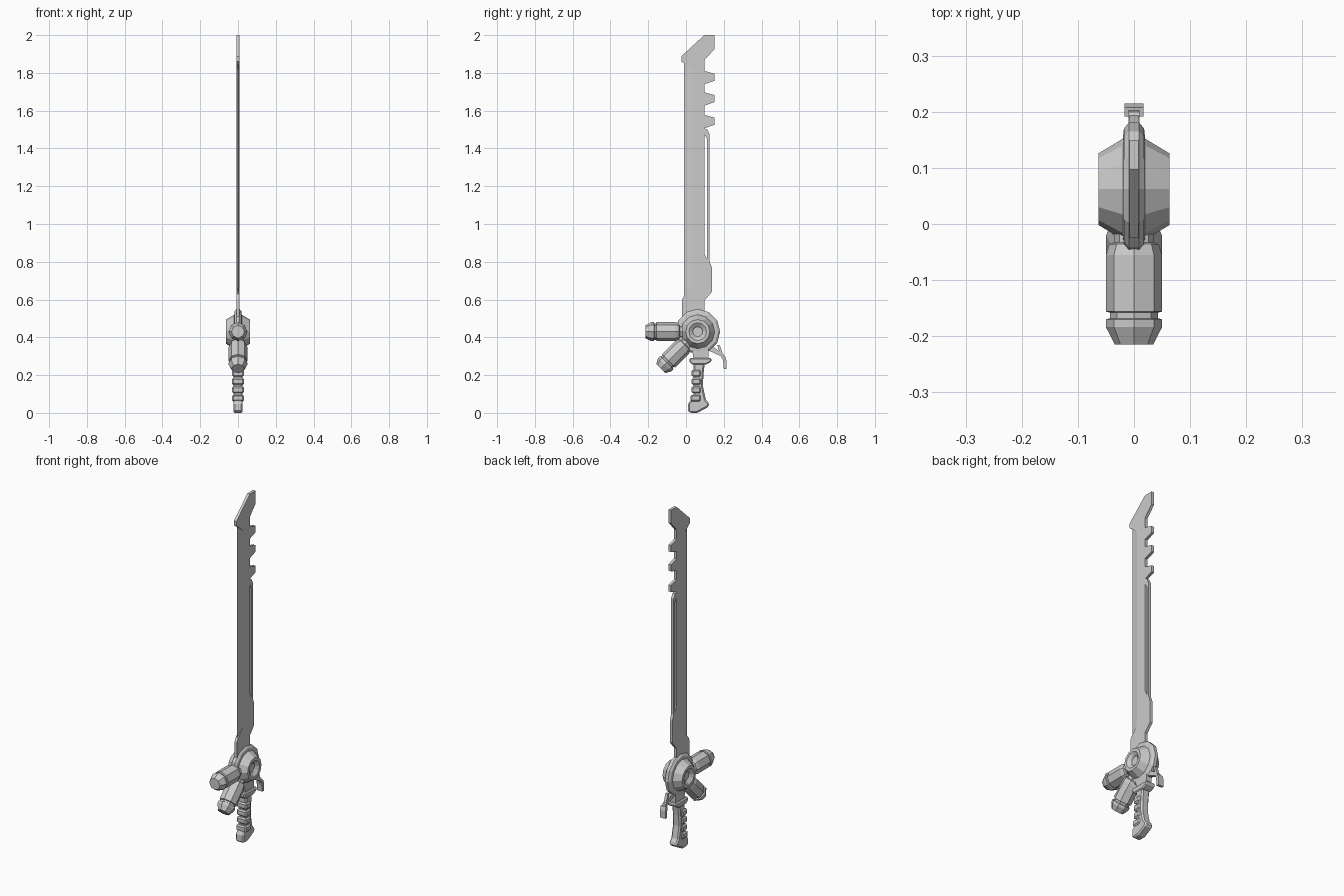
import bpy, bmesh, math
from mathutils import Matrix, Vector

HUB = Vector((0, 0.062, 0.43))


def finish(bm, name, bevel=0):
    bmesh.ops.recalc_face_normals(bm, faces=bm.faces)
    mesh = bpy.data.meshes.new(name)
    bm.to_mesh(mesh)
    bm.free()
    ob = bpy.data.objects.new(name, mesh)
    bpy.context.collection.objects.link(ob)
    if bevel:
        m = ob.modifiers.new("chamfer", 'BEVEL')
        m.width, m.segments = bevel, 1
        m.limit_method, m.angle_limit = 'ANGLE', math.radians(50)
    return ob


def prism(name, pts, half, bevel=0):
    """Side profile (y, z) extruded symmetrically across x."""
    bm = bmesh.new()
    f = bm.faces.new([bm.verts.new((-half, y, z)) for y, z in pts])
    ext = bmesh.ops.extrude_face_region(bm, geom=[f])
    verts = [v for v in ext["geom"] if isinstance(v, bmesh.types.BMVert)]
    bmesh.ops.translate(bm, verts=verts, vec=(2 * half, 0, 0))
    return finish(bm, name, bevel)


def lathe(name, rings, sides, matrix):
    """Rings of (distance along local z, radius), capped at both ends."""
    bm = bmesh.new()
    loops = []
    for d, r in rings:
        loops.append([bm.verts.new((r * math.cos(2 * math.pi * i / sides),
                                    r * math.sin(2 * math.pi * i / sides), d))
                      for i in range(sides)])
    for a, b in zip(loops, loops[1:]):
        for i in range(sides):
            j = (i + 1) % sides
            bm.faces.new((a[i], a[j], b[j], b[i]))
    bm.faces.new(loops[0])
    bm.faces.new(loops[-1])
    bm.transform(matrix)
    return finish(bm, name)


# blade body: back edge with three teeth, stepped base, notch for the cutting edge
blade = [(0.097, 2.0), (0.15, 2.0), (0.15, 1.925), (0.098, 1.868)]
for top in (1.81, 1.697, 1.577):
    blade += [(0.098, top), (0.15, top - 0.014), (0.15, top - 0.052), (0.098, top - 0.07)]
blade += [(0.098, 0.84), (0.113, 0.81), (0.125, 0.80), (0.137, 0.77), (0.137, 0.64),
          (0.098, 0.595), (0.098, 0.5), (-0.02, 0.5), (-0.02, 0.6), (-0.01, 0.62),
          (0.035, 0.67), (0.035, 1.81), (-0.01, 1.85), (-0.025, 1.86), (-0.025, 1.888)]
prism("blade", blade, 0.008)

# thin rail behind the slot
prism("blade_rail", [(0.097, 1.507), (0.112, 1.50), (0.125, 1.475), (0.125, 0.80),
                     (0.112, 0.81), (0.112, 1.45), (0.097, 1.475)], 0.008)

# sharpened front edge
bm = bmesh.new()
bot = [bm.verts.new(p) for p in ((-0.008, 0.035, 0.67), (0.008, 0.035, 0.67), (0, -0.01, 0.62))]
top = [bm.verts.new(p) for p in ((-0.008, 0.035, 1.81), (0.008, 0.035, 1.81), (0, -0.01, 1.85))]
bm.faces.new(bot)
bm.faces.new(top)
for i in range(3):
    j = (i + 1) % 3
    bm.faces.new((bot[i], bot[j], top[j], top[i]))
finish(bm, "cutting_edge")

# hub: chamfered disc with a recessed cone on each side
half = [(0.045, 0.026), (0.050, 0.028), (0.063, 0.047), (0.063, 0.064),
        (0.020, 0.090), (0.018, 0.108), (0.009, 0.119)]
rings = [(-d, r) for d, r in half] + [(d, r) for d, r in reversed(half)]
lathe("hub", rings, 12, Matrix.Translation(HUB) @ Matrix.Rotation(math.pi / 2, 4, 'Y'))

# two octagonal canisters radiating from the hub, forward and 45 degrees down
can = [(0.05, 0.036), (0.095, 0.036), (0.098, 0.044), (0.117, 0.050), (0.218, 0.050),
       (0.220, 0.043), (0.230, 0.043), (0.232, 0.050), (0.246, 0.050), (0.277, 0.034)]
for name, angle in (("front_canister", 90), ("lower_canister", 135)):
    m = Matrix.Translation(HUB) @ Matrix.Rotation(math.radians(angle), 4, 'X')
    lathe(name, can, 8, m)

# neck and collar between hub and grip
prism("neck", [(0.03, 0.36), (0.12, 0.36), (0.12, 0.28), (0.04, 0.28)], 0.018)
prism("collar", [(0.018, 0.29), (0.135, 0.29), (0.135, 0.272), (0.105, 0.255),
                 (0.035, 0.255), (0.018, 0.27)], 0.03, 0.006)

# grip with flared pommel
prism("grip", [(0.04, 0.27), (0.1, 0.27), (0.092, 0.2), (0.09, 0.14), (0.105, 0.07),
               (0.123, 0.05), (0.12, 0.033), (0.06, 0.0), (0.02, 0.0), (0.01, 0.012),
               (0.012, 0.055), (0.04, 0.075)], 0.025, 0.008)

# finger ribs
for i in range(4):
    z = 0.21 - i * 0.044
    y = 0.03 - (0.006 if i == 3 else 0)
    prism(f"grip_rib_{i + 1}", [(y, z + 0.018), (0.078, z + 0.018),
                                (0.078, z - 0.018), (y, z - 0.018)], 0.032, 0.007)

# trigger lever: arm, spur and drooping finger pad
prism("trigger_arm", [(0.12, 0.355), (0.15, 0.345), (0.2, 0.31), (0.205, 0.285),
                      (0.19, 0.285), (0.185, 0.3), (0.12, 0.33)], 0.01)
prism("trigger_spur", [(0.165, 0.36), (0.178, 0.36), (0.195, 0.31), (0.18, 0.31)], 0.008)
prism("trigger_pad", [(0.192, 0.295), (0.208, 0.298), (0.215, 0.275),
                      (0.215, 0.232), (0.2, 0.232), (0.197, 0.27)], 0.017)
